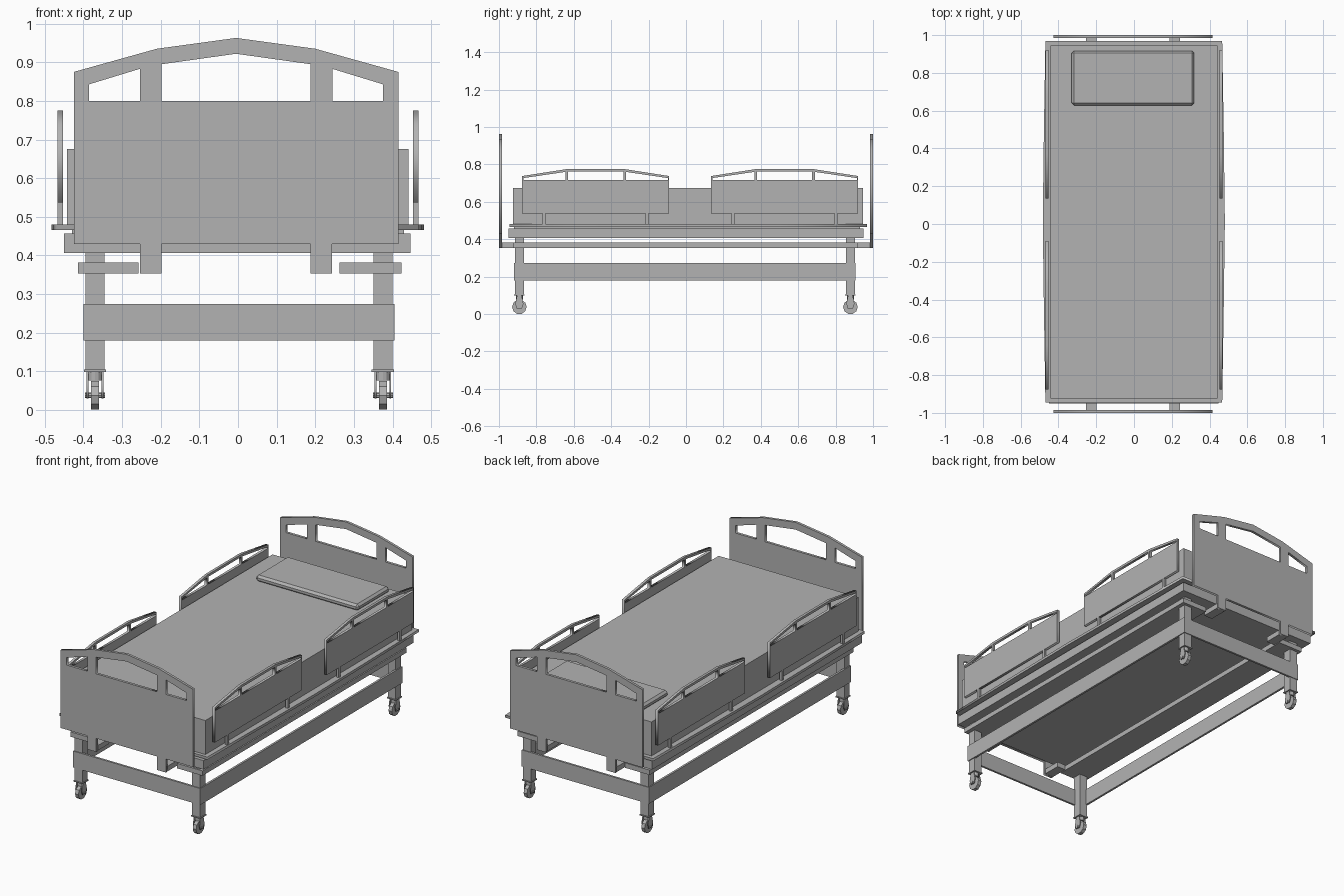
import bpy
from math import radians, pi
from mathutils import Matrix

cube = bpy.data.objects.get("Cube")
if cube:
    bpy.data.objects.remove(cube, do_unlink=True)

# One plain grey finish
grey = bpy.data.materials.new("plain grey")
grey.use_nodes = True
tone = (0.45, 0.45, 0.45, 1)
grey.diffuse_color = tone
grey.node_tree.nodes["Principled BSDF"].inputs["Base Color"].default_value = tone

# Orientation of flat profiles: drawn in XY, then stood up
FACING_FRONT = Matrix.Rotation(radians(90), 4, 'X')
FACING_SIDE = Matrix.Rotation(radians(90), 4, 'Z') @ FACING_FRONT
FLAT = Matrix.Identity(4)


def add(name, mesh):
    obj = bpy.data.objects.new(name, mesh)
    bpy.context.collection.objects.link(obj)
    mesh.materials.clear()
    mesh.materials.append(grey)
    return obj


def box(name, x0, x1, y0, y1, z0, z1, bevel=0):
    bpy.ops.mesh.primitive_cube_add(size=1)
    obj = bpy.context.object
    obj.name = name
    obj.data.transform(Matrix.Translation(((x0 + x1) / 2, (y0 + y1) / 2, (z0 + z1) / 2))
                       @ Matrix.Diagonal((x1 - x0, y1 - y0, z1 - z0, 1)))
    obj.data.materials.append(grey)
    if bevel:
        mod = obj.modifiers.new("soft edge", 'BEVEL')
        mod.width = bevel
        mod.segments = 1
    return obj


def cylinder(name, centre, radius, depth, sides, axis='Z'):
    bpy.ops.mesh.primitive_cylinder_add(vertices=sides, radius=radius, depth=depth)
    obj = bpy.context.object
    obj.name = name
    turn = Matrix.Rotation(pi / 2, 4, 'Y') if axis == 'X' else FLAT
    obj.data.transform(Matrix.Translation(centre) @ turn)
    obj.data.materials.append(grey)
    return obj


def sheet(name, loops, thickness, matrix, centre):
    """Flat outline with holes (first loop outside), given a thickness."""
    curve = bpy.data.curves.new(name, 'CURVE')
    curve.dimensions = '2D'
    curve.fill_mode = 'BOTH'
    curve.extrude = thickness / 2
    for loop in loops:
        spline = curve.splines.new('POLY')
        spline.points.add(len(loop) - 1)
        for point, (u, v) in zip(spline.points, loop):
            point.co = (u, v, 0, 1)
        spline.use_cyclic_u = True
    temp = bpy.data.objects.new("temp outline", curve)
    bpy.context.collection.objects.link(temp)
    graph = bpy.context.evaluated_depsgraph_get()
    mesh = bpy.data.meshes.new_from_object(temp.evaluated_get(graph))
    bpy.data.objects.remove(temp, do_unlink=True)
    mesh.transform(Matrix.Translation(centre) @ matrix)
    return add(name, mesh)


# Head and foot boards: gabled panel, two feet, three hand openings
def flip(loop):
    return [(-u, v) for u, v in reversed(loop)]


half = [(0.193, 0.43), (0.193, 0.353), (0.248, 0.353), (0.248, 0.43),
        (0.42, 0.43), (0.42, 0.875), (0.205, 0.935), (0, 0.963)]
outline = half + flip(half)[1:]
side_hole = [(0.249, 0.8), (0.38, 0.8), (0.38, 0.843), (0.249, 0.883)]
mid_hole = [(-0.193, 0.8), (0.193, 0.8), (0.193, 0.895), (0, 0.922), (-0.193, 0.895)]
for name, y, way in (("foot", -0.992, 1), ("head", 0.992, -1)):
    sheet(name + "_board", [outline, side_hole, flip(side_hole), mid_hole],
          0.015, FACING_FRONT, (-0.005, y, 0))
    for x in (-0.226, 0.216):
        ends = sorted((y, y + way * 0.11))
        box(name + "_board_arm", x - 0.027, x + 0.027, *ends, 0.354, 0.383)

# Bed deck, its bowed top plate, mattress and pillow
box("deck_frame", -0.45, 0.447, -0.95, 0.95, 0.406, 0.457)
plate = [(0.468, -0.945), (0.476, -0.45), (0.482, 0.01), (0.476, 0.5), (0.468, 0.968)]
sheet("deck_plate", [plate + flip(plate)], 0.015, FLAT, (-0.001, 0, 0.473))
box("deck_core", -0.43, 0.43, -0.92, 0.93, 0.45, 0.47)
box("mattress", -0.443, 0.441, -0.925, 0.945, 0.478, 0.675)
box("pillow", -0.33, 0.318, 0.628, 0.917, 0.67, 0.708, bevel=0.012)

# Long planks under the deck
for x0, x1 in ((-0.414, -0.257), (0.263, 0.423)):
    box("under_plank", x0, x1, -0.925, 0.92, 0.354, 0.382)

# Side guards: solid panel with an arched rail above
R = 0.393
guard = [(-R, 0.537), (R, 0.537), (R, 0.738), (0.155, 0.775), (-0.155, 0.775), (-R, 0.738)]
guard_side = [(0.162, 0.718), (R - 0.007, 0.718), (R - 0.007, 0.727), (0.162, 0.76)]
guard_mid = [(-0.148, 0.718), (0.148, 0.718), (0.148, 0.761), (-0.148, 0.761)]
for x in (-0.46, 0.46):
    for y in (-0.483, 0.527):
        sheet("side_guard", [guard, guard_side, flip(guard_side), guard_mid],
              0.015, FACING_SIDE, (x, y, 0))
        for offset in (-0.275, 0.275):
            box("guard_post", x - 0.007, x + 0.007, y + offset - 0.008, y + offset + 0.008,
                0.478, 0.54)

# Lower ring of beams
T = 0.012
for x in (-0.4, 0.405 - T):
    box("side_beam", x, x + T, -0.92, 0.907, 0.18, 0.274)
for y in (-0.92, 0.907 - T):
    box("cross_beam", -0.4 + T, 0.405 - T, y, y + T, 0.18, 0.274)

# Legs with casters
for x in (-0.37, 0.375):
    for y in (-0.891, 0.879):
        box("leg", x - 0.025, x + 0.025, y - 0.024, y + 0.024, 0.103, 0.41)
        box("caster_plate", x - 0.029, x + 0.029, y - 0.028, y + 0.028, 0.099, 0.105)
        cylinder("caster_swivel", (x, y, 0.089), 0.019, 0.024, 12)
        for side in (-1, 1):
            fork = [(-0.012, 0.1), (-0.022, 0.055), (-0.014, 0.03), (0.014, 0.03),
                    (0.022, 0.055), (0.012, 0.1)]
            sheet("caster_fork", [fork], 0.005, FACING_SIDE, (x + side * 0.019, y, 0))
        cylinder("caster_axle", (x, y, 0.038), 0.007, 0.052, 8, 'X')
        cylinder("caster_wheel", (x, y, 0.038), 0.039, 0.021, 10, 'X')
